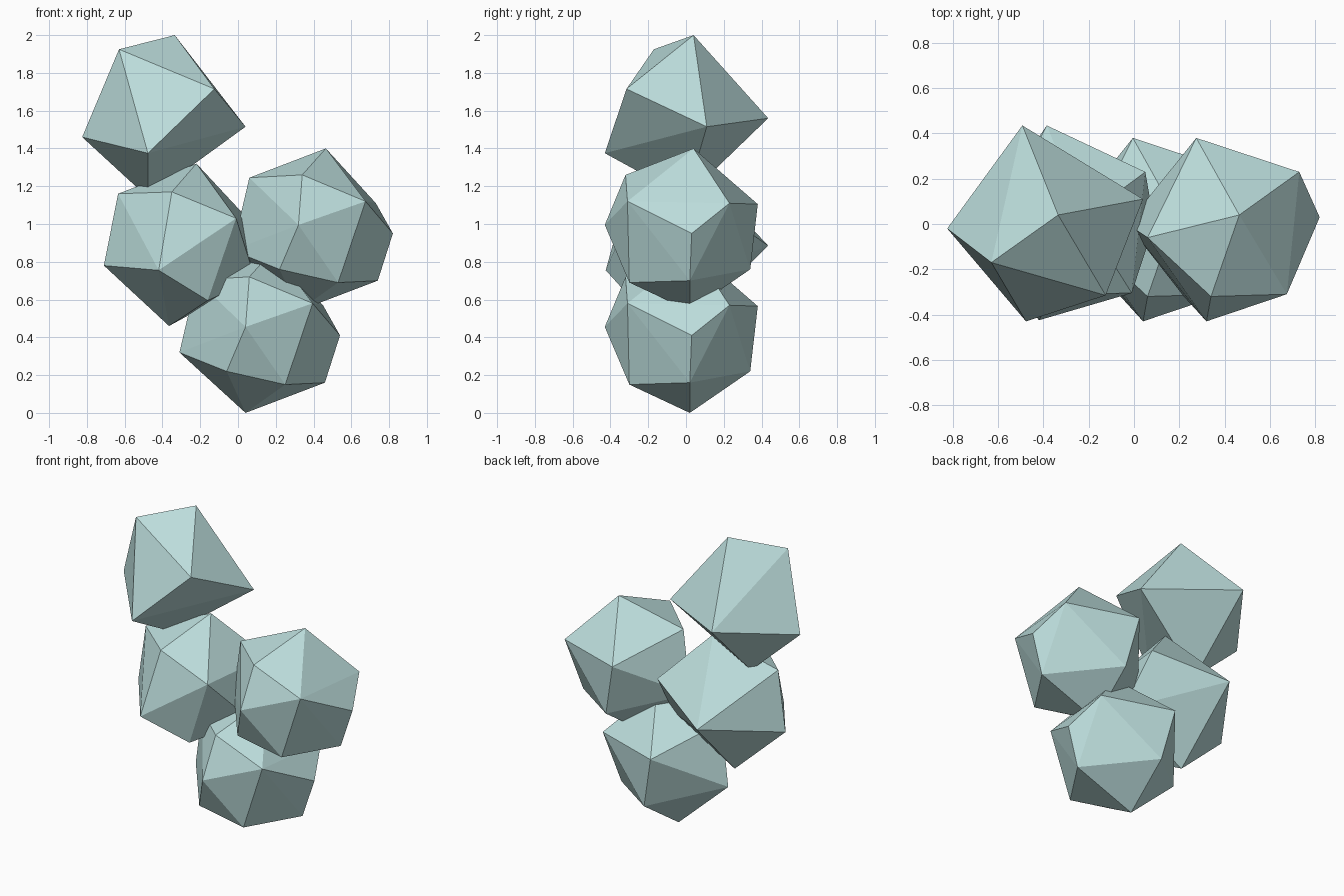
import bpy, bmesh
from mathutils import Vector

if "Cube" in bpy.data.objects:
    bpy.data.objects.remove(bpy.data.objects["Cube"])

mat = bpy.data.materials.new("pale_teal")
mat.diffuse_color = (0.50, 0.72, 0.71, 1.0)
mat.use_nodes = True
mat.node_tree.nodes["Principled BSDF"].inputs["Base Color"].default_value = mat.diffuse_color


def stone(name, corners, offset=(0, 0, 0)):
    """Faceted stone: convex hull around a few corner points."""
    bm = bmesh.new()
    for c in corners:
        bm.verts.new(Vector(c))
    bmesh.ops.convex_hull(bm, input=bm.verts[:])
    bmesh.ops.recalc_face_normals(bm, faces=bm.faces[:])
    mesh = bpy.data.meshes.new(name)
    bm.to_mesh(mesh)
    bm.free()
    mesh.materials.append(mat)
    ob = bpy.data.objects.new(name, mesh)
    ob.location = offset
    bpy.context.collection.objects.link(ob)
    return ob


# round stone, used twice
round_corners = [
    (.185, .04, .86), (.06, -.32, .72), (-.22, -.06, .705), (-.005, .38, .565),
    (.45, .23, .57), (.395, -.31, .58), (.54, .03, .41), (.04, -.43, .455),
    (.25, -.30, .15), (.46, .02, .16), (.07, .34, .22), (.04, .02, 0),
    (-.06, -.32, .22), (-.31, 0, .32)]
stone("bottom_stone", round_corners)
stone("right_stone", round_corners, (.28, 0, .54))

# middle left stone
stone("left_stone", [
    (-.22, .03, 1.32), (-.635, -.06, 1.16), (-.35, -.31, 1.17), (-.01, -.305, 1.03),
    (-.42, -.425, .755), (-.16, -.28, .595), (-.71, -.03, .78), (-.365, .01, .46),
    (-.385, .435, .885), (.05, .23, 1.03), (.09, 0, .71)])

# sharper top stone
stone("top_stone", [
    (-.335, .04, 2.0), (-.63, -.17, 1.925), (-.825, -.02, 1.46), (-.477, -.43, 1.375),
    (-.125, -.315, 1.715), (.04, .11, 1.515), (-.493, .435, 1.56), (-.477, 0, 1.14)])
